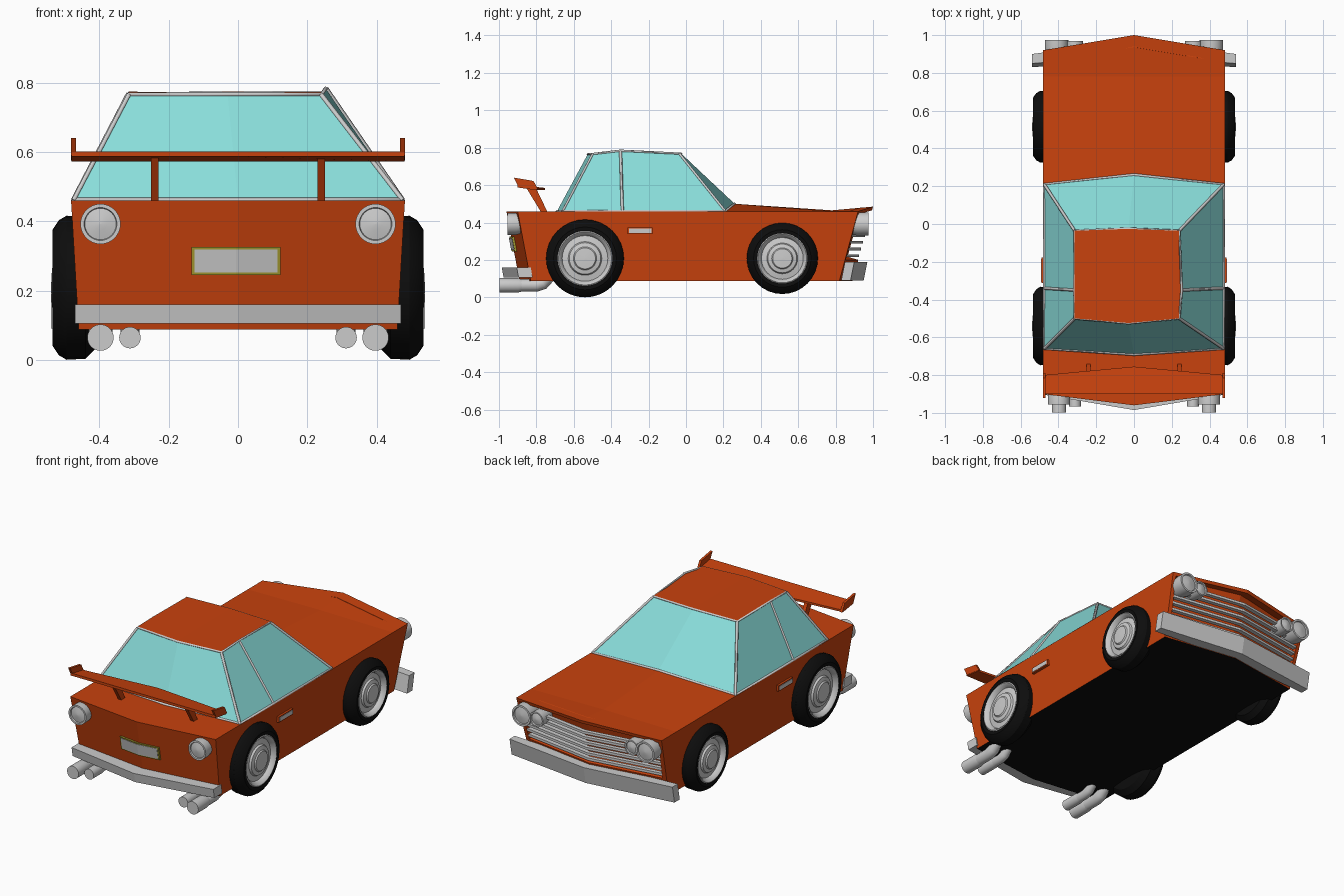
import bpy, bmesh, math
from mathutils import Vector, Matrix

if "Cube" in bpy.data.objects:
    bpy.data.objects.remove(bpy.data.objects["Cube"])


def material(name, rgb):
    m = bpy.data.materials.new(name)
    m.diffuse_color = (*rgb, 1)
    m.use_nodes = True
    m.node_tree.nodes["Principled BSDF"].inputs["Base Color"].default_value = m.diffuse_color
    return m


ORANGE = material("orange_paint", (0.58, 0.054, 0.004))
GLASS = material("glass", (0.25, 0.72, 0.70))
BLACK = material("black_rubber", (0.004, 0.004, 0.004))
YELLOW = material("plate_yellow", (0.38, 0.33, 0.03))


def finish(bm, name, *mats):
    bmesh.ops.recalc_face_normals(bm, faces=bm.faces)
    me = bpy.data.meshes.new(name)
    bm.to_mesh(me)
    bm.free()
    ob = bpy.data.objects.new(name, me)
    bpy.context.collection.objects.link(ob)
    for m in mats:
        if m:
            me.materials.append(m)
    return ob


def loft_bm(rings, caps=True):
    bm = bmesh.new()
    vs = [[bm.verts.new(p) for p in r] for r in rings]
    n = len(rings[0])
    for a, b in zip(vs, vs[1:]):
        for i in range(n):
            j = (i + 1) % n
            bm.faces.new((a[i], a[j], b[j], b[i]))
    if caps:
        bm.faces.new(vs[0])
        bm.faces.new(vs[-1])
    return bm, vs


def prism(name, x0, x1, yz, mat=None):
    bm, _ = loft_bm([[(x, y, z) for y, z in yz] for x in (x0, x1)])
    return finish(bm, name, mat)


def vbar(name, w, z0, z1, side, centre, slant=0, mat=None, cx=0):
    """V-shaped strip; side and centre are (back y, front y)."""
    rings = []
    for x, (a, b) in ((-w, side), (0, centre), (w, side)):
        rings.append([(cx + x, a, z0), (cx + x, b, z0),
                      (cx + x, b + slant, z1), (cx + x, a + slant, z1)])
    bm, _ = loft_bm(rings)
    return finish(bm, name, mat)


def lathe(name, prof, axis, loc, mat=None, seg=32):
    """Revolve (radius, distance) points about an axis through loc."""
    q = Vector(axis).to_track_quat('Z', 'Y').to_matrix().to_4x4()
    rings = [[(r * math.cos(t), r * math.sin(t), d) for t in
              [2 * math.pi * k / seg for k in range(seg)]] for r, d in prof]
    bm, _ = loft_bm(rings)
    bmesh.ops.transform(bm, matrix=Matrix.Translation(loc) @ q, verts=bm.verts)
    ob = finish(bm, name, mat)
    bpy.context.view_layer.objects.active = ob
    ob.select_set(True)
    bpy.ops.object.shade_smooth_by_angle(angle=math.radians(30))
    ob.select_set(False)
    return ob


def tube(name, pts, r, res=0, cyclic=False):
    cu = bpy.data.curves.new(name, 'CURVE')
    cu.dimensions = '3D'
    cu.bevel_depth = r
    cu.bevel_resolution = res
    cu.use_fill_caps = True
    sp = cu.splines.new('POLY')
    sp.points.add(len(pts) - 1)
    for p, c in zip(sp.points, pts):
        p.co = (*c, 1)
    sp.use_cyclic_u = cyclic
    ob = bpy.data.objects.new(name, cu)
    bpy.context.collection.objects.link(ob)
    return ob


# Body shell: side bottom y, side top y, centre bottom y, centre top y, centre top z
stations = [(-.83, -.90, -.89, -.96, .46), (-.66, -.66, -.66, -.69, .46),
            (.21, .21, .21, .26, .50), (.78, .78, .78, .78, .465),
            (.82, .92, .89, 1.0, .485)]
ZB, ZT = .088, .46
bm, vs = loft_bm([[(-.46, sb, ZB), (-.482, st, ZT), (0, ct, cz), (.482, st, ZT),
                   (.46, sb, ZB), (0, cb, ZB)] for sb, st, cb, ct, cz in stations], False)
ends = []
for v in (vs[0], vs[-1]):
    ends.append([bm.faces.new((v[0], v[1], v[2], v[5])),
                 bm.faces.new((v[5], v[2], v[3], v[4]))])
bmesh.ops.recalc_face_normals(bm, faces=bm.faces)
for f in bm.faces:
    if all(v.co.z < .1 for v in f.verts):
        f.material_index = 1
# Grille recess
front = ends[1]
bmesh.ops.inset_region(bm, faces=front, thickness=.02, use_even_offset=True)
for v in {v for f in front for v in f.verts}:
    if v.co.z < .2:
        v.co.y += .28 * (.2 - v.co.z)
        v.co.z = .2
bmesh.ops.inset_region(bm, faces=front, thickness=.001, depth=-.06)
finish(bm, "body", ORANGE, BLACK)

# Cabin: windows, roof and grey frames
base = [(-.475, -.66, .46), (0, -.69, .46), (.475, -.66, .46), (.475, -.34, .46),
        (.475, .21, .46), (0, .26, .50), (-.475, .21, .46), (-.475, -.34, .46)]
top = [(-.315, -.50, .765), (-.03, -.525, .766), (.24, -.50, .765), (.253, -.35, .783),
       (.24, -.035, .767), (-.03, -.025, .768), (-.315, -.035, .765), (-.315, -.35, .768)]
bm, vs = loft_bm([base, top], False)
finish(bm, "windows", GLASS)
bm = bmesh.new()
t = [bm.verts.new(Vector(p) + Vector((0, 0, .006))) for p in top]
bm.faces.new((t[0], t[1], t[5], t[6], t[7]))
bm.faces.new((t[1], t[2], t[3], t[4], t[5]))
finish(bm, "roof", ORANGE)
tube("window_frame_lower", base, .008, cyclic=True)
tube("window_frame_upper", top, .007, cyclic=True)
for i in (0, 2, 3, 4, 6, 7):
    tube("window_pillar", [base[i], top[i]], .008)

# Bumpers and grille bars
vbar("rear_bumper", .47, .105, .16, (-.82, -.895), (-.87, -.975), -.01)
vbar("front_bumper", .54, .09, .19, (.83, .88), (.87, .95), .02)
for k in range(6):
    z = .215 + .036 * k
    y = .83 + .28 * (z - ZB)
    vbar("grille_bar", .455, z, z + .015, (y - .035, y - .01), (y + .035, y + .06))

# Number plate
vbar("plate_frame", .128, .245, .325, (-.90, -.915), (-.91, -.931), -.014, YELLOW, -.006)
vbar("plate", .12, .252, .318, (-.90, -.919), (-.91, -.935), -.012, None, -.006)

# Rear wing
rings = [[(x, -.90, .587), (x, f, .573), (x, f, .585), (x, -.90, .602)]
         for x, f in ((-.48, -.80), (0, -.755), (.48, -.80))]
bm, _ = loft_bm(rings)
finish(bm, "wing", ORANGE)


def light(name, x, r, y0, y1):
    d = abs(y1 - y0)
    lathe(name, [(r * .8, 0), (r, d * .5), (r, d), (r * .82, d), (r * .78, d - .008),
                 (r * .3, d - .002), (.001, d)],
          (0, math.copysign(1, y1 - y0), 0), (x, y0, .392))


def wheel(s, y, z, k):
    ax = (s, 0, 0)
    lathe("tyre", [(r * k, d) for r, d in
                   ((.12, .40), (.175, .41), (.205, .44), (.208, .495), (.195, .517),
                    (.168, .535), (.148, .533), (.14, .50))], ax, (0, y, z), BLACK)
    lathe("wheel_rim", [(r * k, d) for r, d in
                        ((.15, .49), (.15, .53), (.142, .535), (.13, .525), (.122, .508),
                         (.09, .514), (.084, .525), (.062, .53), (.056, .537),
                         (.001, .54))], ax, (0, y, z))


for s in (-1, 1):
    # Wing end plates and posts
    prism("wing_end_plate", s * .468, s * .482,
          [(-.92, .64), (-.815, .622), (-.79, .575), (-.895, .59)], ORANGE)
    prism("wing_post", s * .24 - .011, s * .24 + .011,
          [(-.855, .588), (-.80, .58), (-.74, .455), (-.775, .455)], ORANGE)
    # Lights
    light("tail_light", s * .397, .058, -.86, -.955)
    light("headlight_outer", s * .41, .062, .86, .975)
    light("headlight_inner", s * .315, .045, .86, .968)
    # Door handle
    hx = sorted((s * .47, s * .49))
    prism("handle_mount", *hx, [(-.312, .338), (-.178, .338), (-.178, .372), (-.312, .372)], ORANGE)
    prism("door_handle", s * .48, s * .492,
          [(-.306, .344), (-.184, .344), (-.184, .367), (-.306, .367)])
    # Exhaust pipes
    for x, r, y in ((.397, .038, -.997), (.312, .031, -.965)):
        lathe("exhaust_tip", [(r * .8, 0), (r, 0), (r, .10), (r * .8, .13), (r * .8, .02),
                              ], (0, 1, 0), (s * x, y, .064))
        tube("exhaust_pipe", [(s * x, y + .02, .064), (s * x, -.80, .064),
                              (s * x, -.765, .075), (s * x, -.735, .11)], r * .9, 4)
    # Wheels
    wheel(s, -.54, .208, 1)
    wheel(s, .515, .208, .915)
